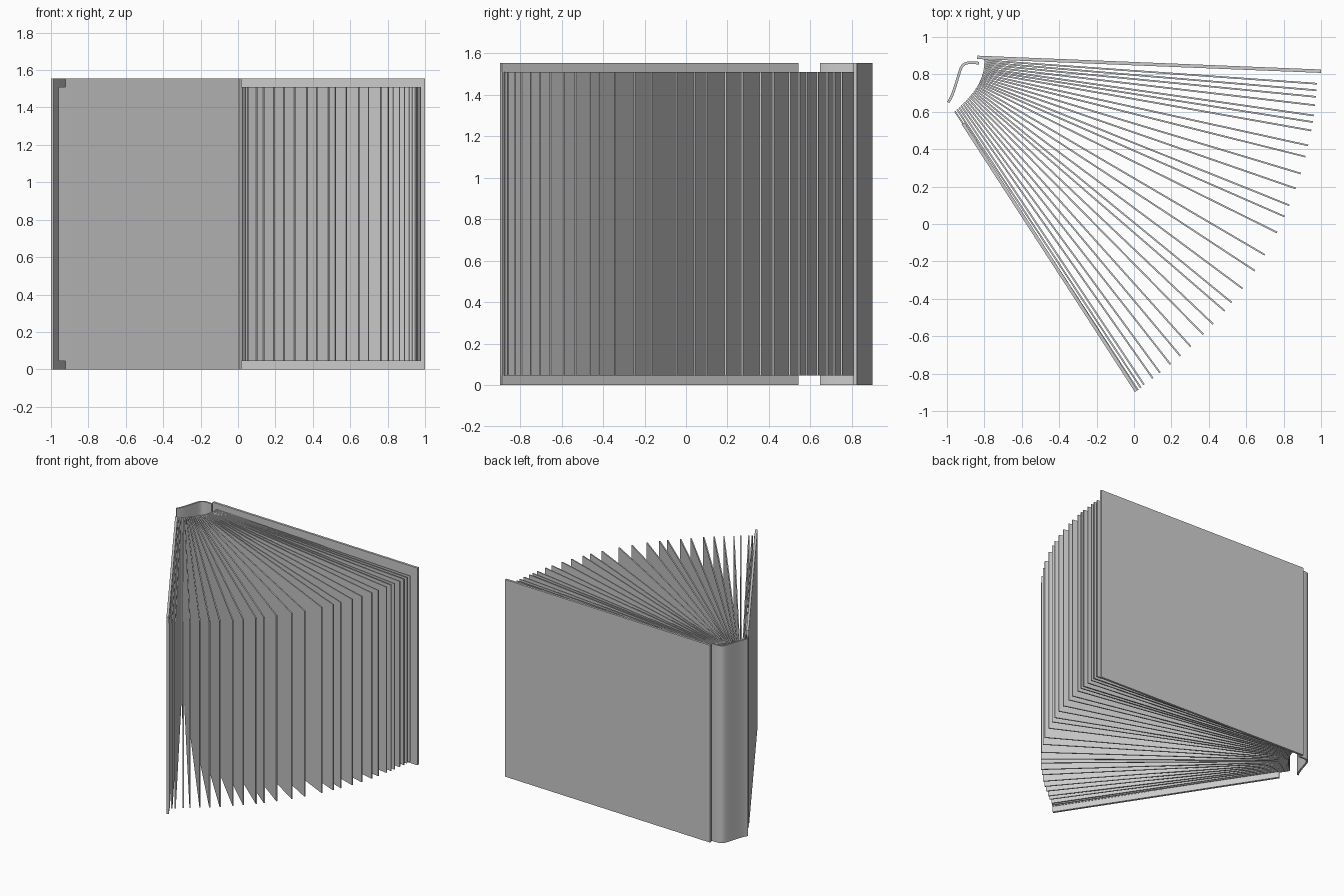
import bpy
import bmesh
import math
from mathutils import Vector

HEIGHT = 1.555      # cover height
MARGIN = 0.045      # cover overhang above and below the pages
PAGE_LENGTH = 1.782

cube = bpy.data.objects.get("Cube")
if cube:
    bpy.data.objects.remove(cube, do_unlink=True)

grey = bpy.data.materials.new("grey")
grey.use_nodes = True
colour = (0.6, 0.6, 0.6, 1)
grey.diffuse_color = colour
grey.node_tree.nodes["Principled BSDF"].inputs["Base Color"].default_value = colour


def upright_sheet(name, path, thickness, bottom, top):
    """Extrude a thickened plan path (x, y) upwards into a closed sheet."""
    points = [Vector(p) for p in path]
    left, right = [], []
    for i, p in enumerate(points):
        along = points[min(i + 1, len(points) - 1)] - points[max(i - 1, 0)]
        side = Vector((-along.y, along.x)).normalized() * thickness / 2
        left.append(p + side)
        right.append(p - side)
    bm = bmesh.new()
    outline = [bm.verts.new((p.x, p.y, bottom)) for p in right + left[::-1]]
    base = bm.faces.new(outline)
    walls = bmesh.ops.extrude_face_region(bm, geom=[base])
    moved = [v for v in walls["geom"] if isinstance(v, bmesh.types.BMVert)]
    bmesh.ops.translate(bm, verts=moved, vec=(0, 0, top - bottom))
    bmesh.ops.recalc_face_normals(bm, faces=bm.faces)
    mesh = bpy.data.meshes.new(name)
    bm.to_mesh(mesh)
    bm.free()
    mesh.materials.append(grey)
    obj = bpy.data.objects.new(name, mesh)
    bpy.context.collection.objects.link(obj)
    return obj


def bezier(a, b, c, d, t):
    """Point on a cubic curve in plan."""
    s = 1 - t
    a, b, c, d = map(Vector, (a, b, c, d))
    return a * s**3 + b * (3 * s * s * t) + c * (3 * s * t * t) + d * t**3


# Covers
upright_sheet("back_cover", [(-0.838, 0.891), (0.999, 0.817)], 0.018, 0, HEIGHT)
upright_sheet("front_cover", [(-0.914, 0.538), (0.012, -0.893)], 0.018, 0, HEIGHT)

# Spine: a shallow S that rounds over towards the back cover
steps = 10
spine_path = [bezier((-0.993, 0.65), (-0.965, 0.69), (-0.95, 0.76), (-0.93, 0.82), i / steps)
              for i in range(steps)]
spine_path += [bezier((-0.93, 0.82), (-0.915, 0.868), (-0.89, 0.864), (-0.828, 0.86), i / steps)
               for i in range(steps + 1)]
spine = upright_sheet("spine", spine_path, 0.014, 0, HEIGHT)
bpy.ops.object.select_all(action="DESELECT")
spine.select_set(True)
bpy.context.view_layer.objects.active = spine
bpy.ops.object.shade_smooth_by_angle(angle=math.radians(35))

# Pages: fanned between the covers, given by the depth of each outer edge
edges = [0.75, 0.715, 0.68, 0.635, 0.58, 0.545, 0.5, 0.42, 0.36, 0.27,
         0.19, 0.1, 0.04, -0.045, -0.165, -0.25, -0.345, -0.42, -0.465, -0.535,
         -0.59, -0.655, -0.705, -0.75, -0.795, -0.825, -0.86, -0.875, -0.888]
for i, edge_y in enumerate(edges):
    root = bezier((-0.8, 0.875), (-0.8, 0.77), (-0.85, 0.7), (-0.957, 0.602),
                  i / (len(edges) - 1))
    edge_x = root.x + math.sqrt(PAGE_LENGTH**2 - (edge_y - root.y)**2)
    upright_sheet("page_%d" % (i + 1), [root, (edge_x, edge_y)], 0.009,
                  MARGIN, HEIGHT - MARGIN)
